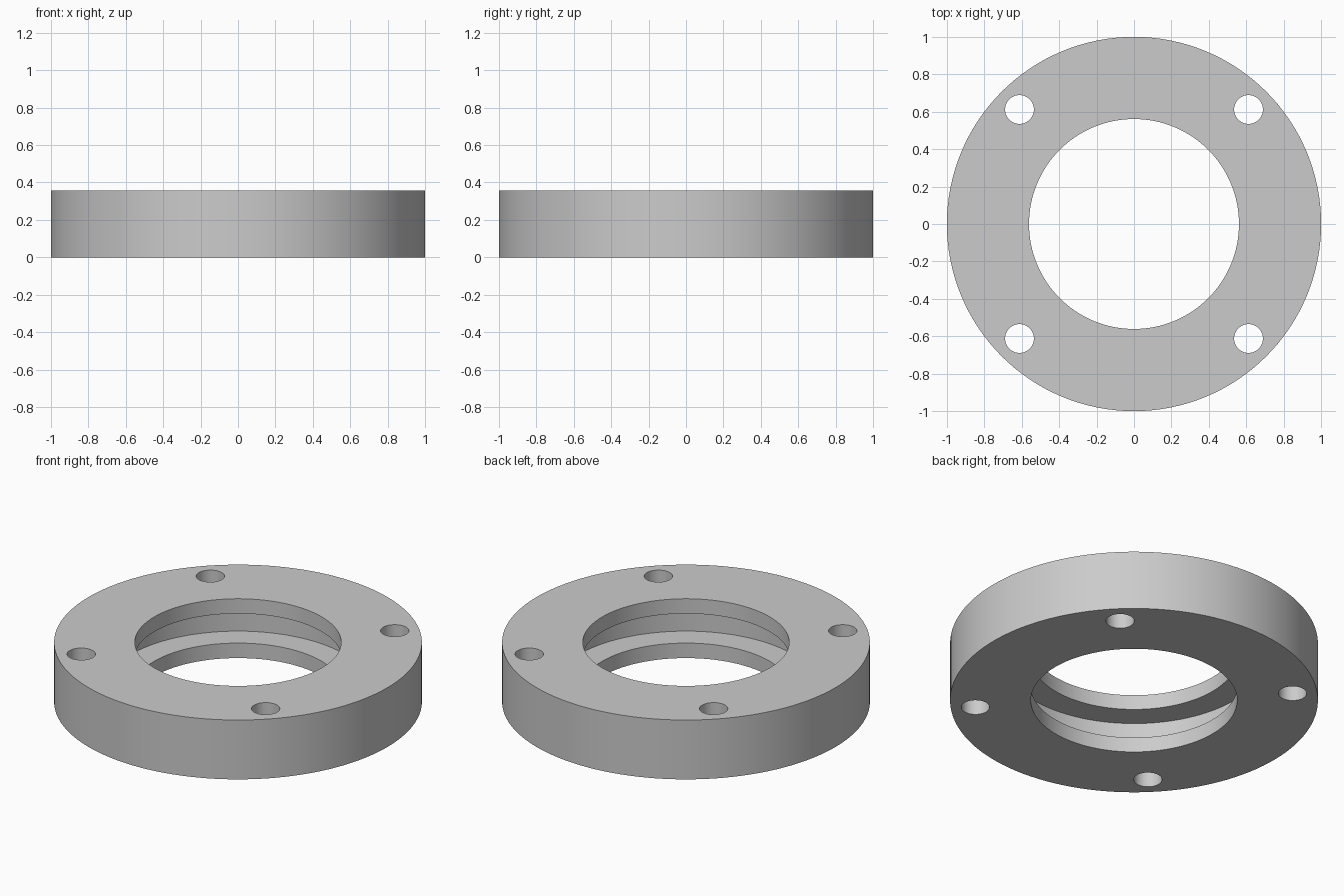
import bpy, bmesh
from math import tau

if "Cube" in bpy.data.objects:
    bpy.data.objects.remove(bpy.data.objects["Cube"])

H = 0.356                  # flange thickness
R_OUT, R_BORE, R_GROOVE = 1.0, 0.561, 0.715
Z_LOW, Z_HIGH = 0.09, 0.267  # groove floor and ceiling
HOLE_R, HOLE_POS = 0.077, 0.612
SEGMENTS = 128


def new_object(name, bm):
    bmesh.ops.recalc_face_normals(bm, faces=bm.faces)
    mesh = bpy.data.meshes.new(name)
    bm.to_mesh(mesh)
    bm.free()
    obj = bpy.data.objects.new(name, mesh)
    bpy.context.collection.objects.link(obj)
    return obj


# Flange ring: cross-section with an inner seal groove, revolved around z
profile = [(R_OUT, 0), (R_OUT, H), (R_BORE, H), (R_BORE, Z_HIGH),
           (R_GROOVE, Z_HIGH), (R_GROOVE, Z_LOW), (R_BORE, Z_LOW), (R_BORE, 0)]
bm = bmesh.new()
verts = [bm.verts.new((r, 0, z)) for r, z in profile]
edges = [bm.edges.new((v, verts[(i + 1) % len(verts)])) for i, v in enumerate(verts)]
bmesh.ops.spin(bm, geom=verts + edges, cent=(0, 0, 0), axis=(0, 0, 1),
               angle=tau, steps=SEGMENTS, use_merge=True)
bmesh.ops.remove_doubles(bm, verts=bm.verts, dist=1e-5)
flange = new_object("flange_ring", bm)

# Four bolt-hole cutters
bm = bmesh.new()
for sx in (-1, 1):
    for sy in (-1, 1):
        hole = bmesh.ops.create_cone(bm, cap_ends=True, segments=48, radius1=HOLE_R,
                                     radius2=HOLE_R, depth=H * 2)
        bmesh.ops.translate(bm, verts=hole["verts"],
                            vec=(sx * HOLE_POS, sy * HOLE_POS, H / 2))
cutter = new_object("bolt_hole_cutter", bm)
cutter.hide_render = True

# Cut the holes, then drop the cutter
cut = flange.modifiers.new("bolt_holes", 'BOOLEAN')
cut.operation = 'DIFFERENCE'
cut.solver = 'EXACT'
cut.object = cutter
bpy.context.view_layer.objects.active = flange
flange.select_set(True)
bpy.ops.object.modifier_apply(modifier=cut.name)
bpy.data.objects.remove(cutter)

# Smooth walls, sharp rims
bpy.ops.object.shade_smooth_by_angle(angle=0.52)
